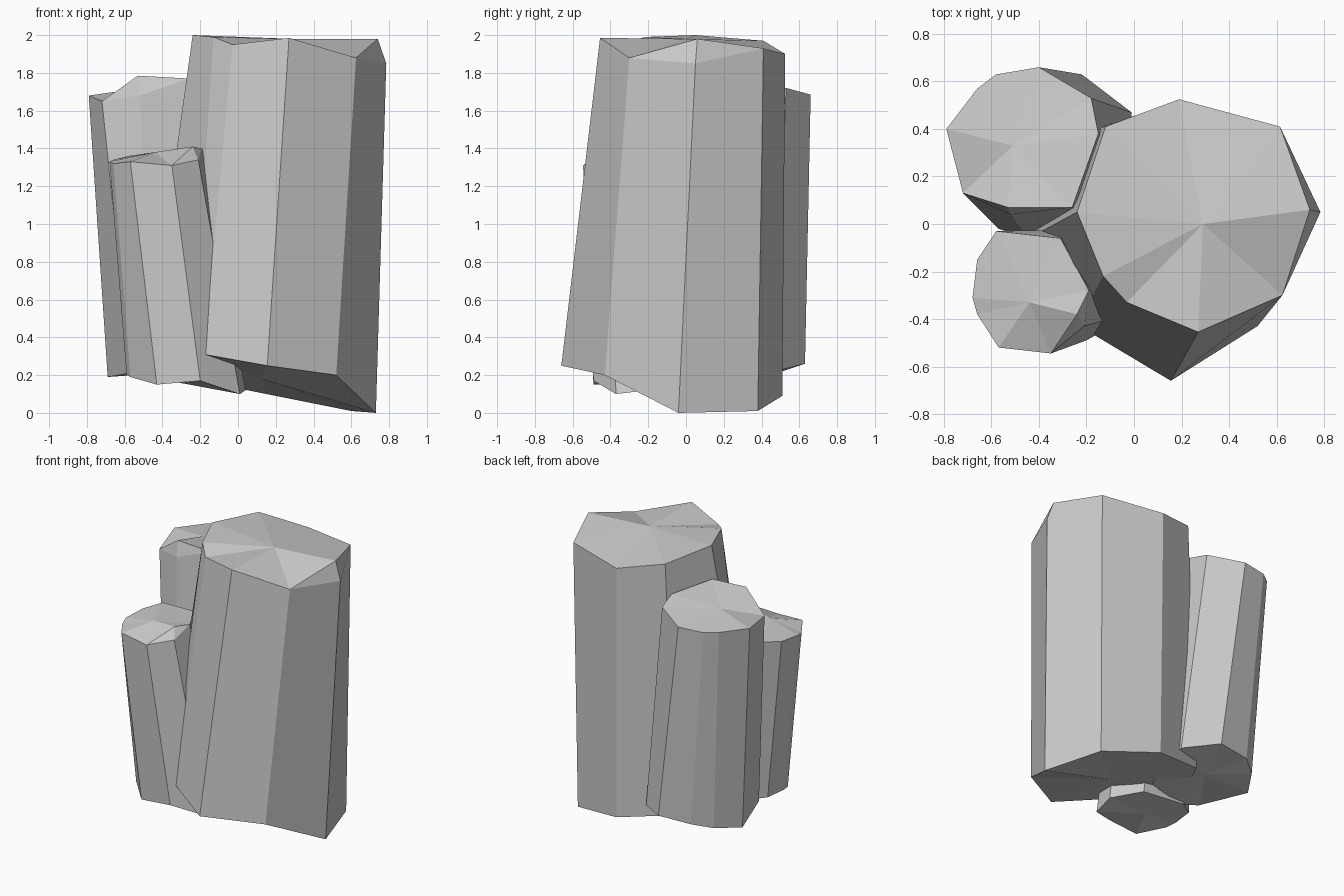
import bpy, bmesh


def column(name, peak, corners, chips={}):
    """Loft a tapered prism; each corner is (top xyz, bottom xyz). Chips raise a broken tip behind a corner."""
    bm = bmesh.new()
    top = [bm.verts.new(c[:3]) for c in corners]
    low = [bm.verts.new(c[3:]) for c in corners]
    n = len(corners)
    rim = [bm.verts.new(chips[i]) if i in chips else top[i] for i in range(n)]
    centre = bm.verts.new(peak)
    base = bm.verts.new([sum(c[k] for c in corners) / n for k in (3, 4, 5)])
    for i in range(n):
        j = (i + 1) % n
        bm.faces.new((low[i], low[j], top[j], top[i]))
        bm.faces.new((rim[i], rim[j], centre))
        bm.faces.new((low[j], low[i], base))
        if rim[i] is not top[i]:
            bm.faces.new((top[i], top[j], rim[i]))
            bm.faces.new((top[i - 1], top[i], rim[i]))
    bmesh.ops.recalc_face_normals(bm, faces=bm.faces)
    mesh = bpy.data.meshes.new(name)
    bm.to_mesh(mesh)
    bm.free()
    bpy.context.collection.objects.link(bpy.data.objects.new(name, mesh))


# Tall main column with a chipped right corner
column("large_column", (0.29, 0.0, 1.98), [
    (-0.13, -0.22, 1.99, -0.24, -0.42, 0.31),
    (-0.03, -0.33, 1.95, -0.18, -0.46, 0.31),
    (0.27, -0.455, 1.985, 0.155, -0.66, 0.25),
    (0.625, -0.30, 1.88, 0.52, -0.43, 0.20),
    (0.785, 0.05, 1.85, 0.73, -0.04, 0.0),
    (0.615, 0.41, 1.93, 0.60, 0.38, 0.01),
    (0.19, 0.525, 1.90, 0.20, 0.51, 0.09),
    (-0.12, 0.41, 1.97, -0.20, 0.40, 0.17),
    (-0.24, 0.05, 2.0, -0.48, -0.08, 0.28),
], {4: (0.74, 0.06, 1.98)})

# Medium column at the back left, with a chipped front corner
column("back_column", (-0.51, 0.33, 1.72), [
    (-0.79, 0.40, 1.68, -0.69, 0.34, 0.19),
    (-0.72, 0.13, 1.65, -0.57, -0.02, 0.21),
    (-0.52, 0.04, 1.68, -0.45, -0.06, 0.19),
    (-0.26, 0.07, 1.77, -0.14, 0.02, 0.19),
    (-0.15, 0.38, 1.75, -0.02, 0.30, 0.20),
    (-0.18, 0.53, 1.72, -0.01, 0.47, 0.22),
    (-0.40, 0.66, 1.685, -0.22, 0.63, 0.26),
    (-0.58, 0.63, 1.68, -0.46, 0.60, 0.25),
    (-0.66, 0.57, 1.68, -0.58, 0.51, 0.22),
], {2: (-0.53, 0.07, 1.785)})

# Short column at the front left, with a chipped right corner
column("front_column", (-0.44, -0.33, 1.38), [
    (-0.68, -0.31, 1.33, -0.59, -0.28, 0.20),
    (-0.66, -0.38, 1.32, -0.57, -0.35, 0.19),
    (-0.57, -0.52, 1.33, -0.43, -0.49, 0.15),
    (-0.35, -0.545, 1.31, -0.20, -0.49, 0.17),
    (-0.21, -0.43, 1.34, 0.01, -0.37, 0.10),
    (-0.19, -0.28, 1.40, 0.04, -0.20, 0.12),
    (-0.31, -0.06, 1.38, -0.10, -0.02, 0.14),
    (-0.58, -0.03, 1.36, -0.45, -0.03, 0.18),
    (-0.66, -0.15, 1.34, -0.57, -0.12, 0.20),
], {4: (-0.24, -0.38, 1.41)})
